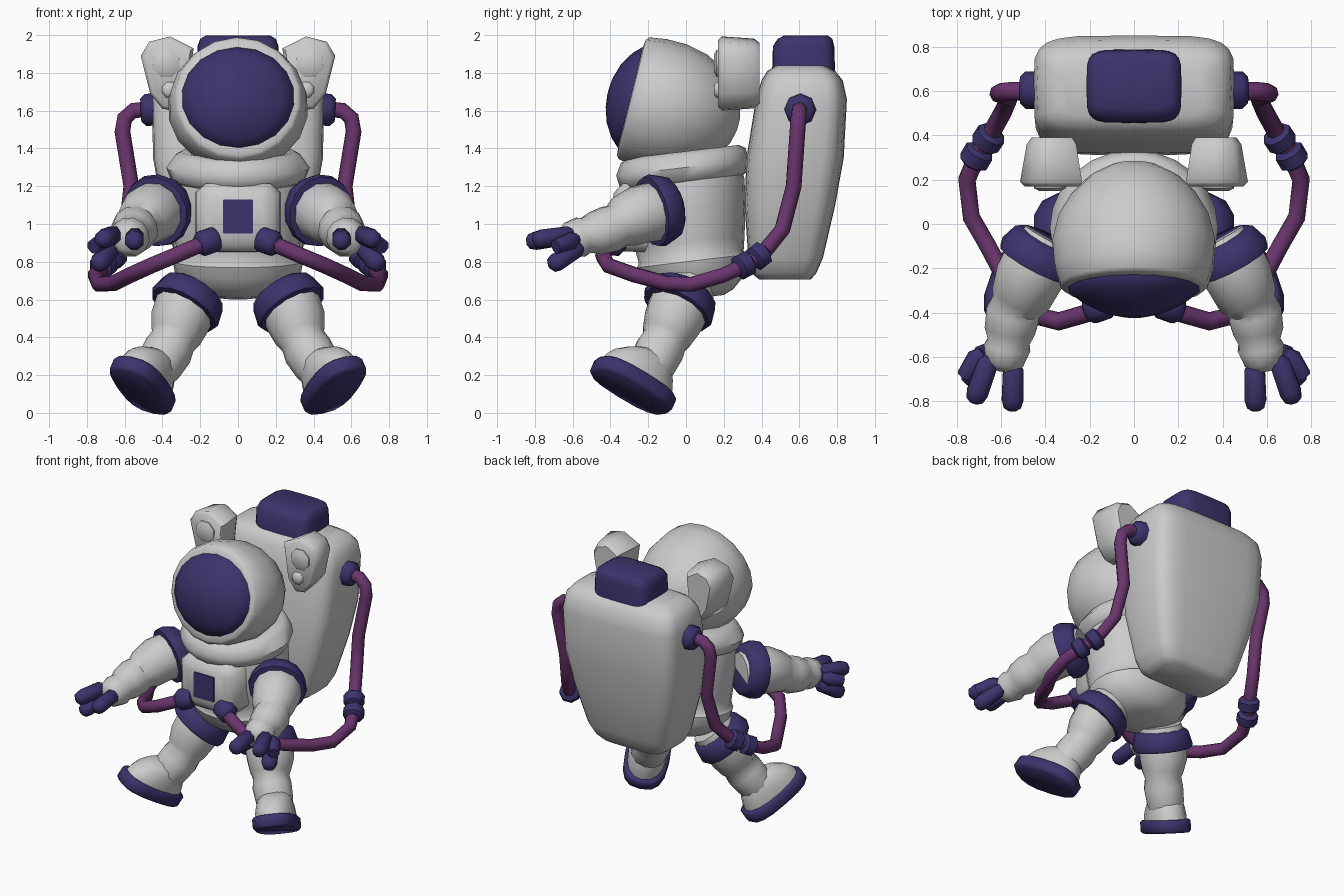
import bpy, bmesh, math
from mathutils import Vector, Matrix


def material(name, rgb):
    m = bpy.data.materials.new(name)
    m.diffuse_color = (*rgb, 1)
    return m


INDIGO = material("indigo", (0.046, 0.033, 0.15))
PLUM = material("plum", (0.14, 0.036, 0.15))


def loft(name, rings, mat=None, mirror=False):
    """Skin a list of equal-sized vertex rings and cap both ends."""
    bm = bmesh.new()
    vs = [[bm.verts.new(p) for p in ring] for ring in rings]
    n = len(vs[0])
    for a, b in zip(vs, vs[1:]):
        for i in range(n):
            j = (i + 1) % n
            bm.faces.new((a[i], a[j], b[j], b[i]))
    bm.faces.new(vs[0])
    bm.faces.new(vs[-1])
    bmesh.ops.recalc_face_normals(bm, faces=bm.faces)
    me = bpy.data.meshes.new(name)
    bm.to_mesh(me)
    bm.free()
    ob = bpy.data.objects.new(name, me)
    bpy.context.collection.objects.link(ob)
    if mat:
        me.materials.append(mat)
    if mirror:
        ob.modifiers.new("mirror", "MIRROR").use_mirror_merge = False
    return ob


def tube(name, pts, n=12, mat=None, mirror=False):
    """Tube along points (x, y, z, radius, optional x stretch)."""
    P = [Vector(p[:3]) for p in pts]
    rings, u = [], Vector((1, 0.03, 0.02))
    for i, p in enumerate(P):
        t = (P[min(i + 1, len(P) - 1)] - P[max(i - 1, 0)]).normalized()
        u = u - t * u.dot(t)
        if u.length < 0.05:
            u = t.orthogonal()
        u.normalize()
        v = t.cross(u)
        ring = []
        for k in range(n):
            a = math.tau * (k + 0.5) / n
            q = p + (u * math.cos(a) + v * math.sin(a)) * pts[i][3]
            if len(pts[i]) > 4:
                q.x *= pts[i][4]
            ring.append(q)
        rings.append(ring)
    return loft(name, rings, mat, mirror)


def along(c, d, prof):
    """Points on an axis through c: profile of (offset, radius, ...)."""
    c, d = Vector(c), Vector(d).normalized()
    return [(*(c + d * h), *r) for h, *r in prof]


def sections(secs, n=24, p=2.0, shear=0.0, mat=None):
    """Horizontal superellipse rings from (z, half width, y0, y1)."""
    def f(c):
        return math.copysign(abs(c) ** (2 / p), c)
    rings = []
    for z, rx, y0, y1 in secs:
        ring = []
        for k in range(n):
            a = math.tau * k / n
            y = (y0 + y1) / 2 + f(math.sin(a)) * (y1 - y0) / 2
            v = Vector((rx * f(math.cos(a)), y, z + shear * y))
            ring.append(mat @ v if mat else v)
        rings.append(ring)
    return rings


# helmet and visor, tipped slightly upward
face_c, face_d = (0, -0.275, 1.665), (0, -0.97, 0.24)
tube("helmet", along(face_c, face_d, [
    (-0.57, 0.03), (-0.55, 0.11), (-0.50, 0.195, 1.05), (-0.42, 0.265, 1.07),
    (-0.32, 0.318, 1.08), (-0.20, 0.345, 1.08), (-0.09, 0.346, 1.05), (0.0, 0.333, 1.01),
    (0.015, 0.315, 1.02), (0.02, 0.27, 1.05)]), 18)
tube("visor", along(face_c, face_d, [
    (-0.03, 0.277, 1.08), (0.022, 0.274, 1.09), (0.065, 0.232, 1.06), (0.11, 0.16),
    (0.135, 0.08), (0.142, 0.02)]), 18, INDIGO)

# torso with belt step, and neck collar
loft("torso", sections([
    (0.60, 0.10, 0.0, 0.20), (0.625, 0.21, -0.11, 0.25), (0.68, 0.295, -0.19, 0.30),
    (0.74, 0.335, -0.23, 0.32), (0.80, 0.345, -0.26, 0.325), (0.82, 0.325, -0.25, 0.305),
    (0.90, 0.33, -0.27, 0.31), (1.05, 0.345, -0.30, 0.315), (1.20, 0.34, -0.31, 0.31),
    (1.36, 0.30, -0.27, 0.27)], shear=0.12))
loft("neck_collar", sections([
    (1.21, 0.30, -0.30, 0.28), (1.235, 0.355, -0.35, 0.32), (1.30, 0.38, -0.37, 0.335),
    (1.365, 0.335, -0.345, 0.315), (1.385, 0.30, -0.30, 0.28)], shear=0.12))


def panel_ring(y, hx, z0, z1, c):
    """Chamfered rectangle facing the front."""
    pts = [(hx - c, z0), (hx, z0 + c), (hx, z1 - c), (hx - c, z1)]
    pts += [(-x, z) for x, z in reversed(pts)]
    return [Vector((x, y, z)) for x, z in pts]


# chest control panel
loft("chest_panel", [panel_ring(-0.20, 0.225, 0.85, 1.22, 0.05),
                     panel_ring(-0.33, 0.22, 0.855, 1.215, 0.05),
                     panel_ring(-0.36, 0.19, 0.88, 1.19, 0.05),
                     panel_ring(-0.385, 0.15, 0.92, 1.16, 0.03)])
loft("chest_screen", [panel_ring(-0.37, 0.08, 0.95, 1.13, 0.004),
                      panel_ring(-0.392, 0.08, 0.95, 1.13, 0.004)], INDIGO)

# life support backpack, tapering downward
loft("backpack", sections([
    (0.705, 0.24, 0.39, 0.66), (0.74, 0.285, 0.345, 0.69), (0.82, 0.33, 0.33, 0.725),
    (1.10, 0.405, 0.31, 0.79), (1.35, 0.45, 0.32, 0.835), (1.66, 0.455, 0.37, 0.852),
    (1.76, 0.44, 0.40, 0.83), (1.81, 0.40, 0.43, 0.79), (1.84, 0.33, 0.48, 0.73)], 24, 4.8))
loft("backpack_cap", sections([
    (1.78, 0.215, 0.455, 0.79), (1.94, 0.215, 0.46, 0.785), (1.98, 0.20, 0.485, 0.775),
    (1.998, 0.17, 0.52, 0.75)], 24, 5), INDIGO)

# shoulder lamps with two lenses each
outline = [(0.235, 1.93), (0.36, 1.993), (0.47, 1.965), (0.515, 1.89),
           (0.465, 1.69), (0.40, 1.61), (0.33, 1.60), (0.27, 1.68)]
lamp = []
for y, s, h in ((0.17, 0.86, 0.90), (0.19, 1.0, 1.0), (0.36, 0.80, 0.94), (0.39, 0.66, 0.82)):
    lamp.append([(0.365 + (x - 0.365) * s, y, 1.80 + (z - 1.80) * h) for x, z in outline])
loft("shoulder_lamp", lamp, mirror=True)
for name, x, z, r in (("large_lens", 0.38, 1.85, 0.077), ("small_lens", 0.36, 1.71, 0.045)):
    tube(name, along((x, 0.17, z), (0, -1, 0), [(-0.02, r), (0.008, r), (0.022, r * 0.65)]),
         8, mirror=True)

# arms with flared shoulder cuffs
tube("arm", [(0.38, -0.07, 1.075, 0.13), (0.425, -0.15, 1.07, 0.162), (0.475, -0.24, 1.05, 0.157),
             (0.51, -0.33, 1.01, 0.14), (0.53, -0.365, 0.99, 0.117), (0.545, -0.40, 0.975, 0.126),
             (0.56, -0.48, 0.95, 0.118), (0.566, -0.53, 0.94, 0.097), (0.573, -0.56, 0.93, 0.108),
             (0.585, -0.63, 0.92, 0.088), (0.59, -0.66, 0.915, 0.055)], 12, mirror=True)
tube("shoulder_cuff", along((0.43, -0.165, 1.07), (0.45, -0.87, -0.2), [
    (-0.105, 0.145), (-0.09, 0.168), (-0.015, 0.195), (0.02, 0.188), (0.025, 0.15)]),
    14, INDIGO, True)

# glove fingers and outer knuckle
fingers = [((0.545, -0.63, 0.935), (0.55, -0.845, 0.905)),
           ((0.65, -0.60, 0.945), (0.725, -0.81, 0.915)),
           ((0.66, -0.56, 0.88), (0.75, -0.72, 0.775))]
for i, (a, b) in enumerate(fingers):
    L = (Vector(b) - Vector(a)).length
    tube(f"finger_{i + 1}", along(a, Vector(b) - Vector(a), [
        (0, 0.03), (0.03, 0.05), (L - 0.05, 0.053), (L - 0.015, 0.042), (L, 0.018)]),
        8, INDIGO, True)
tube("outer_knuckle", [(0.68, -0.58, 0.92, 0.03), (0.71, -0.61, 0.91, 0.05),
                       (0.765, -0.69, 0.88, 0.04)], 8, INDIGO, True)

# legs with hip cuffs
tube("leg", [(0.21, 0.02, 0.67, 0.14), (0.27, -0.03, 0.58, 0.168), (0.31, -0.07, 0.48, 0.158),
             (0.33, -0.10, 0.41, 0.138), (0.345, -0.115, 0.38, 0.122), (0.37, -0.14, 0.33, 0.132),
             (0.42, -0.18, 0.25, 0.125), (0.455, -0.21, 0.19, 0.105)], 12, mirror=True)
tube("hip_cuff", along((0.265, -0.03, 0.585), (0.47, -0.42, -0.78), [
    (-0.08, 0.15), (-0.06, 0.18), (0.03, 0.20), (0.05, 0.19), (0.055, 0.15)]),
    14, INDIGO, True)

# boots, built in a tilted foot frame
up = Vector((-0.37, 0.37, 0.85)).normalized()
back = Vector((-0.48, 0.88, 0))
back = (back - up * back.dot(up)).normalized()
side = back.cross(up)
foot = Matrix((side, back, up)).transposed().to_4x4()
foot.translation = (0.505, -0.28, 0.147)
loft("boot_sole", sections([
    (-0.045, 0.135, -0.23, 0.23), (-0.03, 0.148, -0.243, 0.243), (0.03, 0.148, -0.243, 0.243),
    (0.042, 0.137, -0.232, 0.232)], 16, 2.7, mat=foot), INDIGO, True)
loft("boot_upper", sections([
    (0.02, 0.13, -0.222, 0.222), (0.07, 0.13, -0.212, 0.21), (0.12, 0.122, -0.18, 0.19),
    (0.165, 0.11, -0.125, 0.165), (0.20, 0.085, -0.06, 0.13)], 16, 2.2, mat=foot), mirror=True)

# air hoses from backpack to chest panel
path = [(0.46, 0.60, 1.61), (0.555, 0.60, 1.60), (0.60, 0.595, 1.56), (0.612, 0.59, 1.49),
        (0.565, 0.57, 1.20), (0.59, 0.51, 0.97), (0.64, 0.42, 0.86), (0.70, 0.33, 0.79),
        (0.755, 0.20, 0.73), (0.735, 0.03, 0.68), (0.66, -0.10, 0.685), (0.57, -0.27, 0.73),
        (0.46, -0.41, 0.78), (0.34, -0.44, 0.83), (0.20, -0.40, 0.89), (0.13, -0.36, 0.915)]
tube("air_hose", [(*p, 0.042) for p in path], 8, PLUM, True)

# hose fittings
collar = [(-0.045, 0.048), (-0.03, 0.07), (0.03, 0.07), (0.045, 0.048)]
for name, c, d, prof in (
        ("backpack_fitting", (0.465, 0.605, 1.605), (1, 0, -0.05),
         [(-0.05, 0.085), (0.025, 0.085), (0.05, 0.06)]),
        ("upper_coupling", (0.658, 0.385, 0.83), (0.06, -0.09, -0.07), collar),
        ("lower_coupling", (0.712, 0.305, 0.78), (0.06, -0.10, -0.055), collar),
        ("chest_fitting", (0.165, -0.375, 0.905), (0.14, -0.05, -0.05),
         [(-0.06, 0.06), (-0.04, 0.072), (0.03, 0.072), (0.055, 0.05)])):
    tube(name, along(c, d, prof), 8, INDIGO, True)

# smooth shading with crisp edges
bpy.ops.object.select_all(action='SELECT')
bpy.context.view_layer.objects.active = bpy.data.objects["torso"]
bpy.ops.object.shade_smooth_by_angle(angle=math.radians(52))
